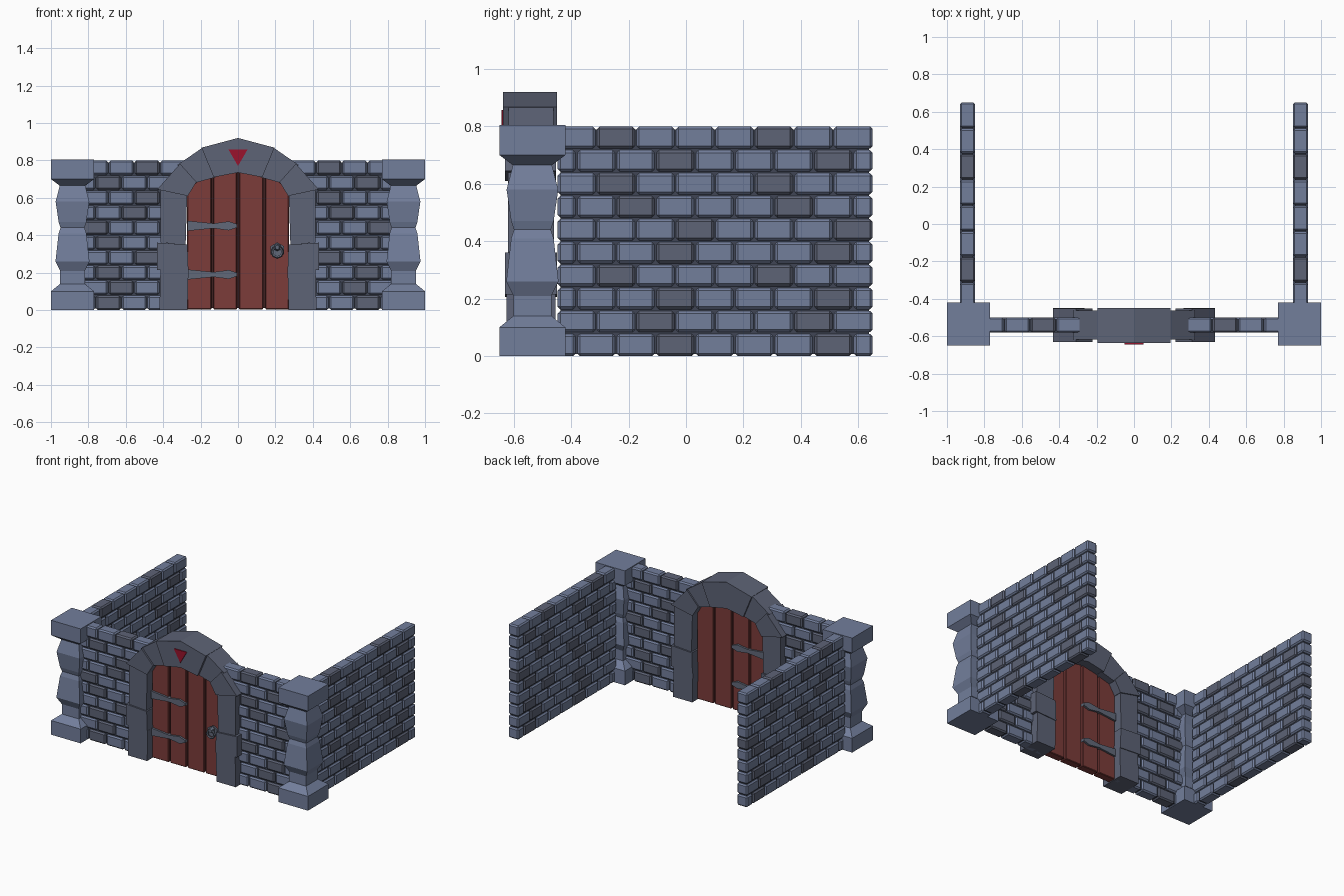
import bpy, bmesh
from math import pi
from mathutils import Matrix, Vector

if "Cube" in bpy.data.objects:
    bpy.data.objects.remove(bpy.data.objects["Cube"])


def mat(name, r, g, b):
    m = bpy.data.materials.new(name)
    m.diffuse_color = (r, g, b, 1)
    m.use_nodes = True
    m.node_tree.nodes["Principled BSDF"].inputs["Base Color"].default_value = m.diffuse_color
    return m


STONE = mat("stone", 0.17, 0.21, 0.33)
DARK = mat("dark_stone", 0.11, 0.125, 0.18)
MORTAR = mat("mortar", 0.05, 0.06, 0.09)
WOOD = mat("red_wood", 0.20, 0.045, 0.042)
SEAM = mat("dark_wood", 0.05, 0.015, 0.015)
IRON = mat("iron", 0.12, 0.14, 0.19)
GEM = mat("red_gem", 0.32, 0.006, 0.025)


def prism(bm, pts, y0, y1, mi=0):
    """Extrude an xz outline from y0 to y1."""
    a = [bm.verts.new((x, y0, z)) for x, z in pts]
    b = [bm.verts.new((x, y1, z)) for x, z in pts]
    n = len(pts)
    faces = [bm.faces.new(a), bm.faces.new(b[::-1])]
    for i in range(n):
        j = (i + 1) % n
        faces.append(bm.faces.new((a[j], a[i], b[i], b[j])))
    for f in faces:
        f.material_index = mi


def box(bm, x0, x1, y0, y1, z0, z1, mi=0):
    prism(bm, [(x0, z0), (x1, z0), (x1, z1), (x0, z1)], y0, y1, mi)


def finish(name, bm, mats, mirror=False, bevel=0):
    bmesh.ops.recalc_face_normals(bm, faces=bm.faces)
    me = bpy.data.meshes.new(name)
    bm.to_mesh(me)
    bm.free()
    ob = bpy.data.objects.new(name, me)
    bpy.context.collection.objects.link(ob)
    for m in mats:
        me.materials.append(m)
    if bevel:
        bv = ob.modifiers.new("Bevel", 'BEVEL')
        bv.width = bevel
        bv.segments = 1
    if mirror:
        ob.modifiers.new("Mirror", 'MIRROR').use_mirror_merge = False
    return ob


# Brick walls: ten courses laid in running bond, mirrored left to right
PITCH, ROW = 0.1375, 0.08
SHIFT = [2, 0, 2, 1, 0, 0, 2, 0, 1, 0]


def wall(name, axis, start, end, c):
    bricks, core = bmesh.new(), bmesh.new()

    def slab(bm, a, b, h, z0, z1, mi=0):
        if axis == 'y':
            box(bm, c - h, c + h, a, b, z0, z1, mi)
        else:
            box(bm, a, b, c - h, c + h, z0, z1, mi)

    for r in range(10):
        z1 = 0.8 - r * ROW
        top = end + (PITCH / 2 if r % 2 else 0)
        k = 0
        while top - k * PITCH > start + 0.01:
            b = min(top - k * PITCH, end)
            a = max(top - (k + 1) * PITCH, start)
            dark = (k - r % 2) % 4 == SHIFT[r]
            slab(bricks, a + 0.003, b - (0.003 if b < end else 0), 0.04,
                 z1 - ROW + (0.003 if r < 9 else 0), z1 - (0.003 if r else 0), int(dark))
            k += 1
    slab(core, start + 0.012, end - 0.012, 0.029, 0.008, 0.79)
    finish(name + "_bricks", bricks, [STONE, DARK], True, 0.009)
    finish(name + "_mortar", core, [MORTAR], True)


wall("side_wall", 'y', -0.45, 0.65, 0.89)
wall("front_wall", 'x', 0.28, 0.83, -0.54)

# Corner pillars: stacked square sections
bm = bmesh.new()
prof = [(0, .115), (.10, .115), (.14, .066), (.21, .066), (.26, .091), (.41, .074),
        (.44, .064), (.47, .074), (.58, .090), (.665, .068), (.70, .115), (.805, .115)]
rings = []
for z, h in prof:
    rings.append([bm.verts.new((0.885 + sx * h, -0.535 + sy * h, z))
                  for sx, sy in ((-1, -1), (1, -1), (1, 1), (-1, 1))])
bm.faces.new(rings[0])
bm.faces.new(rings[-1])
for lo, hi in zip(rings, rings[1:]):
    for i in range(4):
        j = (i + 1) % 4
        bm.faces.new((lo[i], lo[j], hi[j], hi[i]))
finish("corner_pillar", bm, [STONE], True)

# Door jambs: three uneven blocks each side
bm = bmesh.new()
prism(bm, [(.27, 0), (.42, 0), (.415, .215), (.265, .215)], -.625, -.455)
prism(bm, [(.265, .205), (.432, .215), (.432, .36), (.27, .35)], -.63, -.45)
prism(bm, [(.28, .35), (.415, .36), (.415, .64), (.272, .62)], -.62, -.46)
finish("door_jamb", bm, [DARK], True)

# Arch stones and keystone
bm = bmesh.new()
prism(bm, [(.268, .61), (.432, .645), (.31, .782), (.222, .685)], -.63, -.452)
prism(bm, [(.228, .68), (.325, .775), (.19, .868), (.12, .71)], -.618, -.462)
finish("arch_stone", bm, [DARK], True)
bm = bmesh.new()
prism(bm, [(-.13, .71), (0, .735), (.13, .71), (.195, .868), (0, .92), (-.195, .868)], -.637, -.45)
finish("keystone", bm, [DARK])
bm = bmesh.new()
prism(bm, [(-.05, .857), (0, .77), (.05, .857)], -.643, -.60)
finish("keystone_gem", bm, [GEM])


# Door: four planks with tops running just under the arch, over a thin dark panel
def arch_z(x):
    pts = [(0, .745), (.125, .725), (.222, .695), (.28, .63)]
    x = abs(x)
    for (xa, za), (xb, zb) in zip(pts, pts[1:]):
        if x <= xb:
            return za + (zb - za) * (x - xa) / (xb - xa)
    return .63


bm = bmesh.new()
for a, b in ((-.272, -.142), (-.132, -.006), (.006, .134), (.146, .272)):
    m = (a + b) / 2
    prism(bm, [(a, 0.003), (b, 0.003), (b, arch_z(b)), (m, arch_z(m)), (a, arch_z(a))], -.568, -.512)
finish("door_plank", bm, [WOOD], bevel=0.004)
bm = bmesh.new()
prism(bm, [(-.27, .012), (.27, .012), (.27, .64), (.2, .7), (0, .74), (-.2, .7), (-.27, .64)], -.552, -.528)
finish("door_panel", bm, [SEAM])

# Strap hinges, showing on both faces of the door
bm = bmesh.new()
strap = [(-.27, .027), (-.13, .013), (-.05, .024), (-.005, .009)]
for z in (.19, .45):
    prism(bm, [(x, z - h) for x, h in strap] + [(x, z + h) for x, h in strap[::-1]], -.582, -.498)
finish("strap_hinge", bm, [IRON])

# Door handle: six-sided plate, boss and hanging ring
bm = bmesh.new()
rot = Matrix.Rotation(pi / 2, 4, 'X')
for r1, r2, y, d, z in ((.036, .042, -.575, .022, .32), (.022, .012, -.597, .03, .335)):
    bmesh.ops.create_cone(bm, cap_ends=True, segments=6, radius1=r1, radius2=r2, depth=d,
                          matrix=Matrix.Translation(Vector((.21, y, z))) @ rot)
finish("handle_plate", bm, [IRON])
bpy.ops.mesh.primitive_torus_add(major_segments=8, minor_segments=5, major_radius=.028,
                                 minor_radius=.008, location=(.21, -.602, .31),
                                 rotation=(pi / 2, 0, 0))
ring = bpy.context.object
ring.name = "handle_ring"
ring.data.materials.append(IRON)
for p in ring.data.polygons:
    p.use_smooth = False
